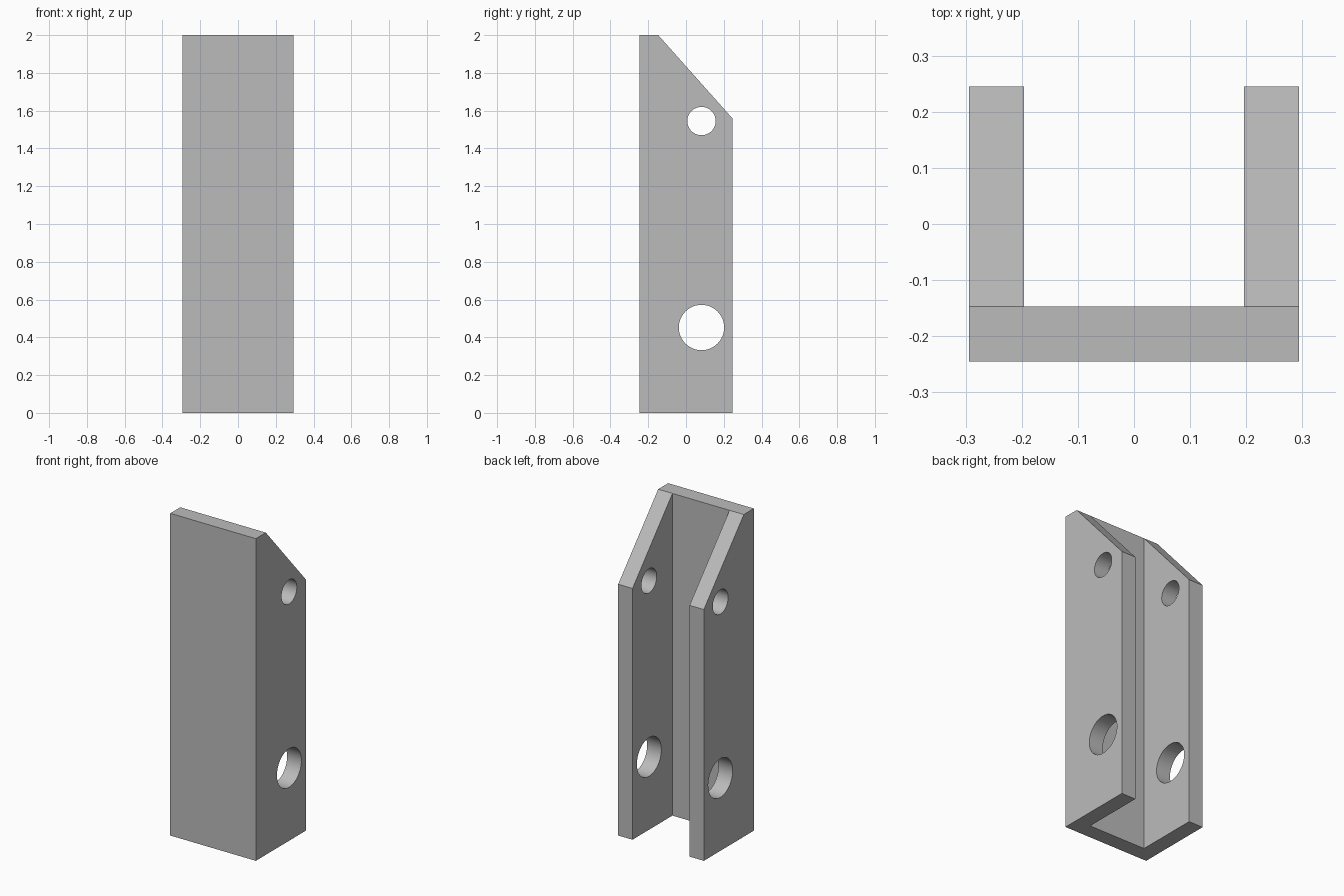
import bpy, bmesh
from math import pi

cube = bpy.data.objects.get("Cube")
if cube:
    bpy.data.objects.remove(cube, do_unlink=True)

HALF_W, HALF_D, HEIGHT = 0.294, 0.245, 2.0
WALL = 0.098
INNER_Y = -HALF_D + WALL
HOLE_Y = 0.082

grey = bpy.data.materials.new("plain grey")
grey.use_nodes = True
colour = (0.5, 0.5, 0.5, 1)
grey.diffuse_color = colour
grey.node_tree.nodes["Principled BSDF"].inputs["Base Color"].default_value = colour


def side_prism(name, profile, half_width):
    """Extrude a (y, z) profile symmetrically along x."""
    bm = bmesh.new()
    face = bm.faces.new([bm.verts.new((-half_width, y, z)) for y, z in profile])
    ext = bmesh.ops.extrude_face_region(bm, geom=[face])
    verts = [v for v in ext["geom"] if isinstance(v, bmesh.types.BMVert)]
    bmesh.ops.translate(bm, verts=verts, vec=(2 * half_width, 0, 0))
    bmesh.ops.recalc_face_normals(bm, faces=bm.faces)
    mesh = bpy.data.meshes.new(name)
    bm.to_mesh(mesh)
    bm.free()
    obj = bpy.data.objects.new(name, mesh)
    bpy.context.collection.objects.link(obj)
    mesh.materials.append(grey)
    return obj


def cut(target, cutter):
    """Subtract the cutter from the target and remove it."""
    cutter.hide_render = True
    mod = target.modifiers.new("cut", 'BOOLEAN')
    mod.operation = 'DIFFERENCE'
    mod.solver = 'EXACT'
    mod.object = cutter
    bpy.ops.object.select_all(action='DESELECT')
    bpy.context.view_layer.objects.active = target
    target.select_set(True)
    bpy.ops.object.modifier_apply(modifier=mod.name)
    bpy.data.objects.remove(cutter, do_unlink=True)


# Channel body with sloping top on both flanges
channel = side_prism("channel_bracket", [
    (-HALF_D, 0), (HALF_D, 0), (HALF_D, 1.56), (INNER_Y, HEIGHT), (-HALF_D, HEIGHT)], HALF_W)

# Open slot between the flanges
cut(channel, side_prism("slot_cutter", [
    (INNER_Y, -1), (1, -1), (1, 3), (INNER_Y, 3)], HALF_W - WALL))

# Small upper and large lower pin holes through both flanges
for z, radius in ((1.545, 0.075), (0.452, 0.12)):
    bpy.ops.mesh.primitive_cylinder_add(vertices=64, radius=radius, depth=1,
                                        location=(0, HOLE_Y, z), rotation=(0, pi / 2, 0))
    cutter = bpy.context.object
    cutter.name = "hole_cutter"
    cutter.data.materials.append(grey)
    cut(channel, cutter)

# Smooth bores, crisp edges
bpy.ops.object.shade_smooth_by_angle(angle=pi / 6)
